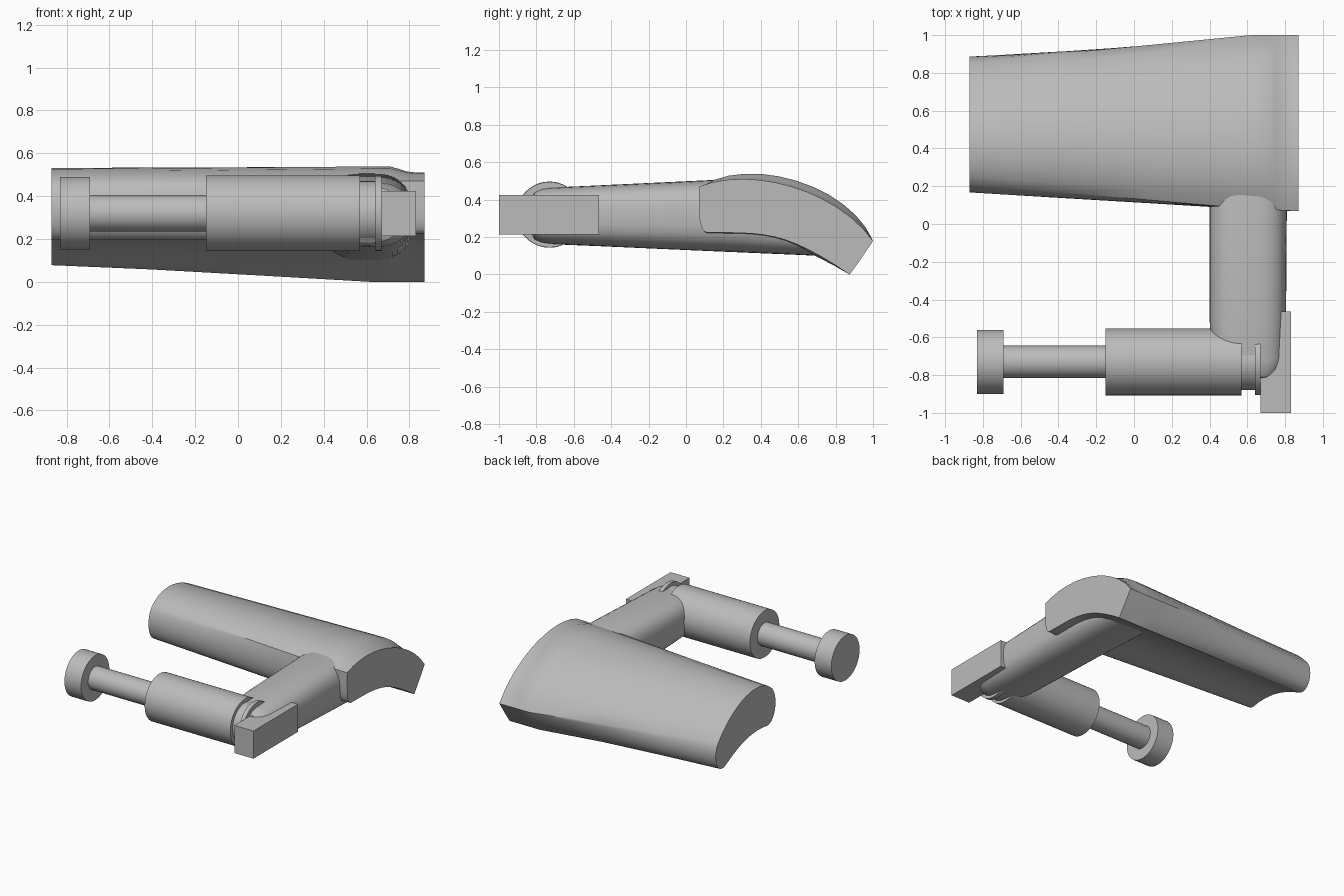
import bpy, bmesh, math
from mathutils import Vector

if "Cube" in bpy.data.objects:
    bpy.data.objects.remove(bpy.data.objects["Cube"])

grey = bpy.data.materials.new("plain grey")
grey.use_nodes = True
GREY = (0.5, 0.5, 0.5, 1)
grey.diffuse_color = GREY
grey.node_tree.nodes["Principled BSDF"].inputs["Base Color"].default_value = GREY


def finish(bm, name, angle=30):
    bmesh.ops.recalc_face_normals(bm, faces=bm.faces)
    mesh = bpy.data.meshes.new(name)
    bm.to_mesh(mesh)
    bm.free()
    mesh.materials.append(grey)
    ob = bpy.data.objects.new(name, mesh)
    bpy.context.collection.objects.link(ob)
    bpy.ops.object.select_all(action='DESELECT')
    ob.select_set(True)
    bpy.context.view_layer.objects.active = ob
    bpy.ops.object.shade_smooth_by_angle(angle=math.radians(angle))
    return ob


def loft(rings, name):
    bm = bmesh.new()
    loops = [[bm.verts.new(p) for p in ring] for ring in rings]
    n = len(loops[0])
    for a, b in zip(loops, loops[1:]):
        for i in range(n):
            j = (i + 1) % n
            bm.faces.new((a[i], a[j], b[j], b[i]))
    bm.faces.new(loops[0])
    bm.faces.new(loops[-1])
    return finish(bm, name)


def outline(ctrl, steps=12):
    """Closed outline of four cubic curves: top, back, underside, front."""
    pts = []
    for k in range(0, 12, 3):
        a, b, c, d = (Vector(ctrl[(k + i) % 12]) for i in range(4))
        for s in range(steps):
            t = s / steps
            u = 1 - t
            pts.append(a*u**3 + b*3*u*u*t + c*3*u*t*t + d*t**3)
    return pts


# Wide pad: bean-shaped free end, blending to a sharp-cornered end flange
bean = outline([(.21, .46), (.36, .60), (.66, .53), (.855, .29), (.925, .20), (.87, .04),
                (.77, .085), (.68, .13), (.50, .24), (.26, .195), (.17, .20), (.13, .37)])
back = [(1, .18), (.96, .12), (.92, .06), (.875, 0)]
wide = outline([(.08, .47), (.34, .64), (.875, .48)] + back +
               [(.52, .21), (.42, .19), (.13, .195), (.07, .22), (.075, .36)])
flange = outline([(.07, .47), (.34, .58), (.80, .46)] + back +
                 [(.52, .24), (.42, .22), (.11, .225), (.06, .24), (.07, .36)])
rings = []
for x, a, b, f in ((-.87, bean, wide, 0), (-.4, bean, wide, .32), (.1, bean, wide, .65),
                   (.62, bean, wide, 1), (.71, wide, flange, 0), (.75, wide, flange, .4),
                   (.79, wide, flange, .85), (.83, wide, flange, 1), (.87, wide, flange, 1)):
    rings.append([(x, *p.lerp(q, f)) for p, q in zip(a, b)])
loft(rings, "pad")


# Tapered arm with a rounded front end, its inner end buried in the pad
def arm_ring(y, left, right, low, high, n=40):
    ring = []
    for i in range(n):
        c, s = math.cos(i * math.tau / n), math.sin(i * math.tau / n)
        px = math.copysign(abs(c) ** .7, c)
        pz = math.copysign(abs(s) ** .7, s)
        ring.append(((left + right) / 2 + px * (right - left) / 2, y,
                     (low + high) / 2 + pz * (high - low) / 2))
    return ring


loft([arm_ring(*r) for r in ((.70, .42, .79, .10, .38), (.60, .40, .81, .105, .44),
                             (.20, .40, .81, .122, .508), (-.5, .40, .805, .153, .475),
                             (-.72, .41, .80, .162, .465), (-.77, .42, .785, .168, .459),
                             (-.81, .44, .755, .183, .443), (-.83, .48, .69, .21, .41))], "arm")


# Parts turned around the sideways axis
def turned(name, x0, x1, radius):
    ring = [(math.cos(i * math.tau / 48) * radius - .73,
             math.sin(i * math.tau / 48) * radius + .32) for i in range(48)]
    loft([[(x, *p) for p in ring] for x in (x0, x1)], name)


turned("knob", -.83, -.69, .17)
turned("rod", -.70, -.14, .086)
turned("barrel", -.15, .57, .177)
turned("neck", .56, .65, .15)
turned("collar", .64, .67, .175)

# End plate
bm = bmesh.new()
bmesh.ops.create_cube(bm, size=1)
for v in bm.verts:
    v.co = (.75 + v.co.x * .16, -.732 + v.co.y * .536, .32 + v.co.z * .21)
finish(bm, "end_plate")
